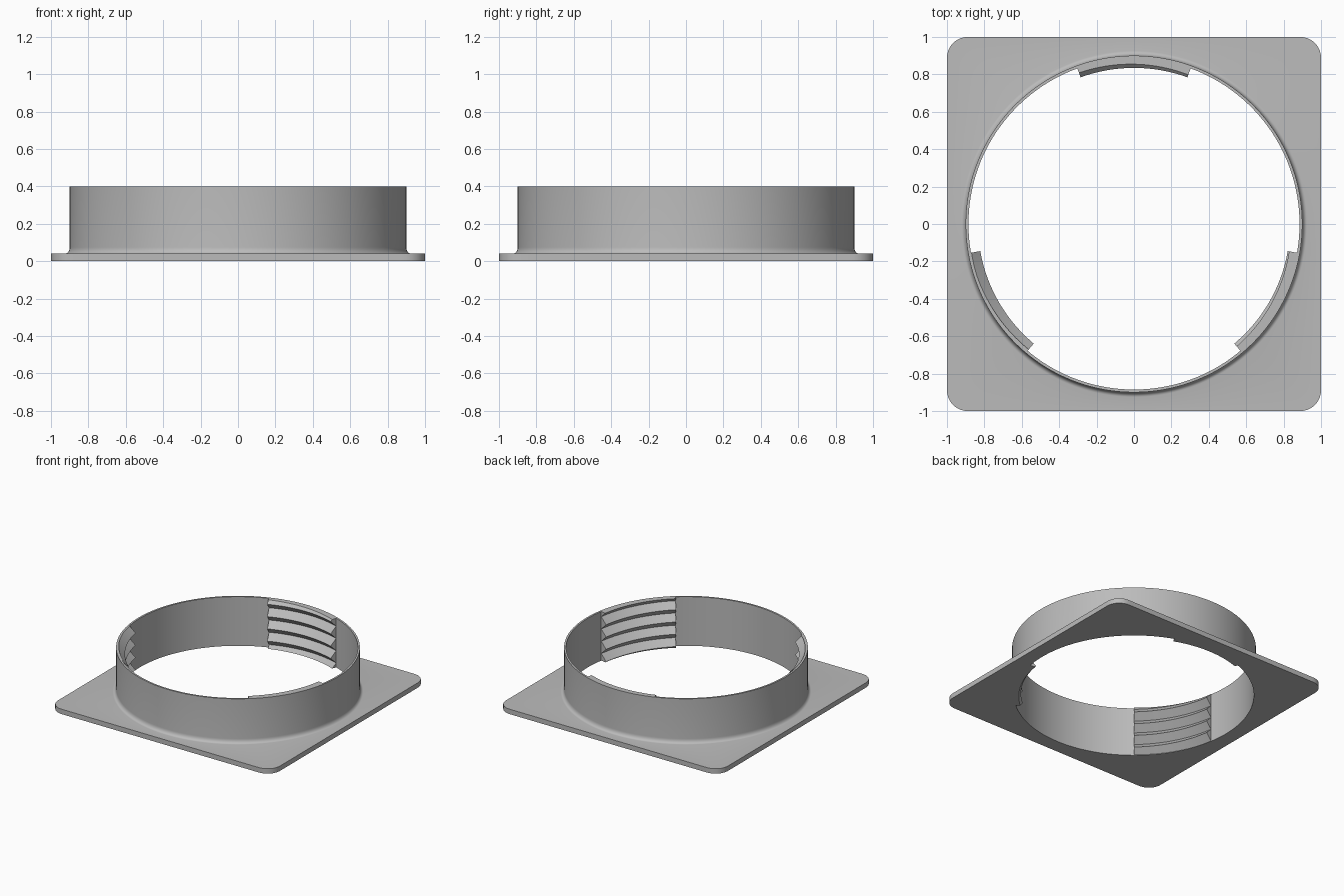
import bpy, bmesh
from math import sin, cos, pi, sqrt, radians

if "Cube" in bpy.data.objects:
    bpy.data.objects.remove(bpy.data.objects["Cube"])

HEIGHT, PLATE, WALL_IN, WALL_OUT = 0.4, 0.04, 0.885, 0.9
CORNER = 0.11
PITCH, DEPTH = 0.1, 0.05

grey = bpy.data.materials.new("plain grey")
grey.use_nodes = True
grey.diffuse_color = (0.5, 0.5, 0.5, 1)
grey.node_tree.nodes["Principled BSDF"].inputs["Base Color"].default_value = grey.diffuse_color


def finish(bm, name):
    bmesh.ops.recalc_face_normals(bm, faces=bm.faces)
    mesh = bpy.data.meshes.new(name)
    bm.to_mesh(mesh)
    bm.free()
    obj = bpy.data.objects.new(name, mesh)
    bpy.context.collection.objects.link(obj)
    mesh.materials.append(grey)
    bpy.ops.object.select_all(action="DESELECT")
    obj.select_set(True)
    bpy.context.view_layer.objects.active = obj
    bpy.ops.object.shade_smooth_by_angle(angle=radians(30))
    return obj


def square_radius(a):
    """Distance from the centre to the rounded square edge along angle a."""
    u, v = abs(cos(a)), abs(sin(a))
    d = 1 / max(u, v)
    c = 1 - CORNER
    if d * min(u, v) > c:
        b = c * (u + v)
        d = b + sqrt(b * b - 2 * c * c + CORNER ** 2)
    return d


def sweep(bm, sections, closed):
    """Skin a list of closed cross-sections."""
    rows = [[bm.verts.new(p) for p in s] for s in sections]
    pairs = list(zip(rows, rows[1:])) + ([(rows[-1], rows[0])] if closed else [])
    for r, s in pairs:
        for i in range(len(r)):
            j = (i + 1) % len(r)
            bm.faces.new((r[i], r[j], s[j], s[i]))
    if not closed:
        bm.faces.new(rows[0])
        bm.faces.new(rows[-1])


# Square flange, fillet and round collar as one swept section
fillet = [(WALL_OUT + 0.025 * (1 - cos(t)), PLATE + 0.035 * (1 - sin(t)))
          for t in [i * pi / 12 for i in range(7)]]
sections = []
for k in range(360):
    a = radians(k)
    edge = square_radius(a)
    prof = [(WALL_IN, 0), (WALL_IN, HEIGHT), (WALL_OUT, HEIGHT)]
    prof += fillet + [(edge, PLATE), (edge, 0)]
    sections.append([(r * cos(a), r * sin(a), z) for r, z in prof])
bm = bmesh.new()
sweep(bm, sections, True)
finish(bm, "flanged_collar")


# Three inner thread segments, trimmed to the collar height
def thread_segment(name, centre, tip):
    bm = bmesh.new()
    sections = []
    for k in range(-20, 21):
        a = radians(centre + k)
        base = tip - PITCH * k / 360 - 5.5 * PITCH
        prof = [(WALL_IN + 0.001, base)]
        for i in range(15):
            prof.append((WALL_IN - 0.0005 - (DEPTH if i % 2 else 0), base + i * PITCH / 2))
        prof.append((WALL_IN + 0.001, base + 7 * PITCH))
        sections.append([(r * cos(a), r * sin(a), z) for r, z in prof])
    sweep(bm, sections, False)
    for z, up in ((0, -1), (HEIGHT, 1)):
        cut = bmesh.ops.bisect_plane(
            bm, geom=bm.verts[:] + bm.edges[:] + bm.faces[:],
            plane_co=(0, 0, z), plane_no=(0, 0, up), clear_outer=True)
        rim = [e for e in cut["geom_cut"] if isinstance(e, bmesh.types.BMEdge)]
        bmesh.ops.triangle_fill(bm, edges=rim, use_beauty=True)
    finish(bm, name)


thread_segment("back_thread", 90, 0.38)
thread_segment("right_thread", 210, 0.38 - PITCH / 3)
thread_segment("left_thread", -30, 0.38 + PITCH / 3)
